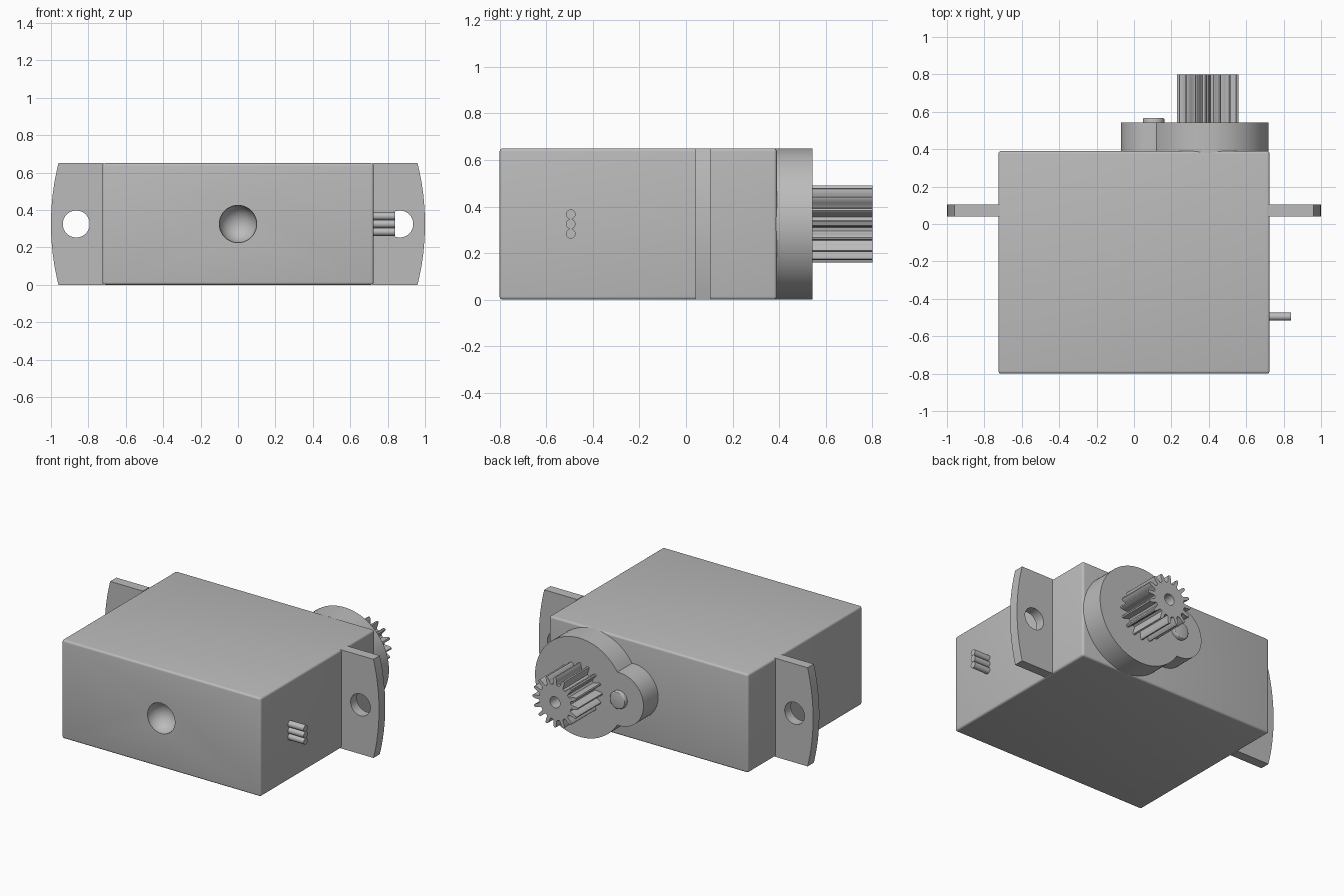
import bpy, bmesh
from math import pi, sin, cos, acos, asin, radians
from mathutils import Matrix, Vector

if "Cube" in bpy.data.objects:
    bpy.data.objects.remove(bpy.data.objects["Cube"])

grey = bpy.data.materials.new("matte grey")
grey.use_nodes = True
grey.diffuse_color = (0.5, 0.5, 0.5, 1)
grey.node_tree.nodes["Principled BSDF"].inputs["Base Color"].default_value = (0.5, 0.5, 0.5, 1)

MID = 0.325      # height of the centre line
SHAFT_X = 0.395  # output shaft position
BACK = 0.39      # back face of the case


def finish(name, bm):
    bmesh.ops.recalc_face_normals(bm, faces=bm.faces)
    mesh = bpy.data.meshes.new(name)
    bm.to_mesh(mesh)
    bm.free()
    mesh.materials.append(grey)
    for p in mesh.polygons:
        p.use_smooth = True
    mesh.set_sharp_from_angle(angle=radians(30))
    ob = bpy.data.objects.new(name, mesh)
    bpy.context.collection.objects.link(ob)
    return ob


def prism(name, outline, y0, y1):
    """Extrude an (x, z) outline along y."""
    bm = bmesh.new()
    face = bm.faces.new([bm.verts.new((x, y0, z)) for x, z in outline])
    side = bmesh.ops.extrude_face_region(bm, geom=[face])["geom"]
    bmesh.ops.translate(bm, vec=(0, y1 - y0, 0),
                        verts=[v for v in side if isinstance(v, bmesh.types.BMVert)])
    return finish(name, bm)


def arc(x, z, r, a0, a1, n):
    return [(x + r * cos(a0 + (a1 - a0) * i / n), z + r * sin(a0 + (a1 - a0) * i / n))
            for i in range(n + 1)]


def circle(x, z, r, n=48):
    return arc(x, z, r, 0, 2 * pi, n)[:-1]


def cut(ob, cutter):
    """Subtract the cutter, bake the result and discard the cutter."""
    mod = ob.modifiers.new("cut", "BOOLEAN")
    mod.operation, mod.solver, mod.object = "DIFFERENCE", "EXACT", cutter
    cutter.hide_render = True
    deps = bpy.context.evaluated_depsgraph_get()
    mesh = bpy.data.meshes.new_from_object(ob.evaluated_get(deps))
    ob.modifiers.clear()
    ob.data = mesh
    bpy.data.objects.remove(cutter)
    mesh.set_sharp_from_angle(angle=radians(30))


# Case: rounded box with a round dimple in the front
bm = bmesh.new()
bmesh.ops.create_cube(bm, size=1, matrix=Matrix.Translation((0, (BACK - 0.8) / 2, MID))
                      @ Matrix.Diagonal((1.45, BACK + 0.8, 2 * MID, 1)))
bmesh.ops.bevel(bm, geom=bm.edges[:], offset=0.014, segments=4, profile=0.5, affect="EDGES")
case = finish("case", bm)
bm = bmesh.new()
bmesh.ops.create_uvsphere(bm, u_segments=48, v_segments=24, radius=0.1,
                          matrix=Matrix.Translation((0, -0.8, MID)))
cut(case, finish("dimple_cutter", bm))

# Mounting ears: curved outer ends and a screw hole each
R = 1.34
half = asin(MID / R)
for side, s in (("left", 1), ("right", -1)):
    outline = [(0.72, 0)] + arc(1 - R, MID, R, -half, half, 16) + [(0.72, 2 * MID)]
    ear = prism(side + "_mounting_ear", [(s * x, z) for x, z in outline], 0.04, 0.105)
    cut(ear, prism("hole_cutter", circle(s * 0.865, MID, 0.072), 0, 0.2))

# Gear housing: large disc merged with a small lobe
LOBE_X, R1, R2 = 0.105, 0.325, 0.175
d = SHAFT_X - LOBE_X
reach = (d * d + R1 * R1 - R2 * R2) / (2 * d)
a1, a2 = acos(reach / R1), acos((d - reach) / R2)
outline = arc(SHAFT_X, MID, R1, a1 - pi, pi - a1, 64) + arc(LOBE_X, MID, R2, a2, 2 * pi - a2, 32)[1:-1]
prism("gear_housing", outline, BACK - 0.01, 0.543)

# Idler pin on the lobe, with a softened rim
bm = bmesh.new()
bmesh.ops.create_cone(bm, cap_ends=True, segments=40, radius1=0.058, radius2=0.058, depth=0.04,
                      matrix=Matrix.Translation((LOBE_X, 0.547, MID)) @ Matrix.Rotation(-pi / 2, 4, "X"))
rim = [e for e in bm.edges if all(v.co.y > 0.55 for v in e.verts)]
bmesh.ops.bevel(bm, geom=rim, offset=0.01, segments=3, profile=0.5, affect="EDGES")
finish("idler_pin", bm)

# Output gear: sixteen rounded teeth and a central bore
TEETH = 16
tooth = [(-0.34, 0.115), (-0.25, 0.122), (-0.21, 0.14), (-0.14, 0.159), (-0.07, 0.165)]
tooth += [(-f, r) for f, r in reversed(tooth)]
outline = []
for i in range(TEETH):
    for f, r in tooth:
        a = (i + f) * 2 * pi / TEETH
        outline.append((SHAFT_X + r * cos(a), MID + r * sin(a)))
gear = prism("output_gear", outline, 0.535, 0.8)
cut(gear, prism("bore_cutter", circle(SHAFT_X, MID, 0.037, 32), 0.6, 0.9))

# Three wire stubs on the left side
for i, label in enumerate(("lower", "middle", "upper")):
    bm = bmesh.new()
    bmesh.ops.create_cone(bm, cap_ends=True, segments=24, radius1=0.021, radius2=0.021, depth=0.13,
                          matrix=Matrix.Translation((0.775, -0.495, MID + 0.042 * (i - 1)))
                          @ Matrix.Rotation(pi / 2, 4, "Y"))
    finish(label + "_wire", bm)
